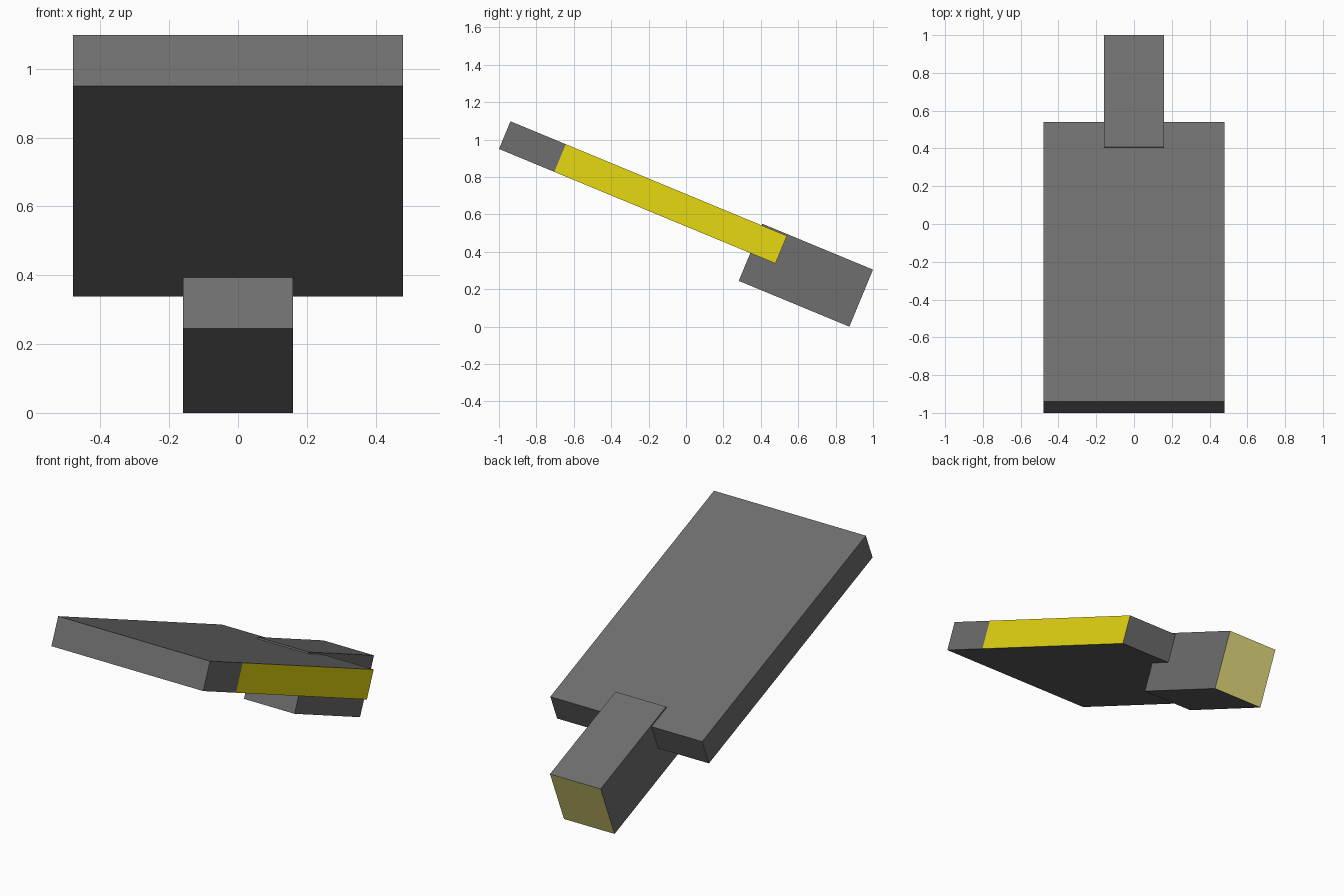
import bpy, bmesh, math
from mathutils import Matrix, Vector

if "Cube" in bpy.data.objects:
    bpy.data.objects.remove(bpy.data.objects["Cube"])

TILT = math.radians(-22.5)


def material(name, rgb):
    lin = [((c / 255 + 0.055) / 1.055) ** 2.4 for c in rgb]
    m = bpy.data.materials.new(name)
    m.diffuse_color = (*lin, 1)
    m.use_nodes = True
    m.node_tree.nodes["Principled BSDF"].inputs["Base Color"].default_value = m.diffuse_color
    return m


grey = material("grey", (110, 110, 110))
yellow = material("yellow", (231, 217, 17))
cream = material("pale_yellow", (236, 227, 131))


def tilted_box(name, size, centre, accent, is_accent, cut_y=None):
    """Box tilted about x, with an accent colour on faces chosen by a rule."""
    bm = bmesh.new()
    bmesh.ops.create_cube(bm, size=1, matrix=Matrix.Diagonal((*size, 1)))
    if cut_y is not None:
        bmesh.ops.bisect_plane(bm, geom=bm.verts[:] + bm.edges[:] + bm.faces[:],
                               plane_co=(0, cut_y, 0), plane_no=(0, 1, 0))
    bm.normal_update()
    for f in bm.faces:
        f.material_index = int(is_accent(f.normal, f.calc_center_median()))
    bm.transform(Matrix.Translation(Vector(centre)) @ Matrix.Rotation(TILT, 4, 'X'))
    mesh = bpy.data.meshes.new(name)
    bm.to_mesh(mesh)
    bm.free()
    mesh.materials.append(grey)
    mesh.materials.append(accent)
    obj = bpy.data.objects.new(name, mesh)
    bpy.context.collection.objects.link(obj)


# Wide flat blade with a yellow cutting edge on the right side
tilted_box("blade", (0.96, 1.6, 0.16), (0, -0.23, 0.718), yellow,
           lambda n, c: n.x > 0.9 and c.y > -0.48, cut_y=-0.48)

# Square handle with a pale end cap
tilted_box("handle", (0.32, 0.64, 0.33), (0, 0.641, 0.275), cream,
           lambda n, c: n.y > 0.9)
